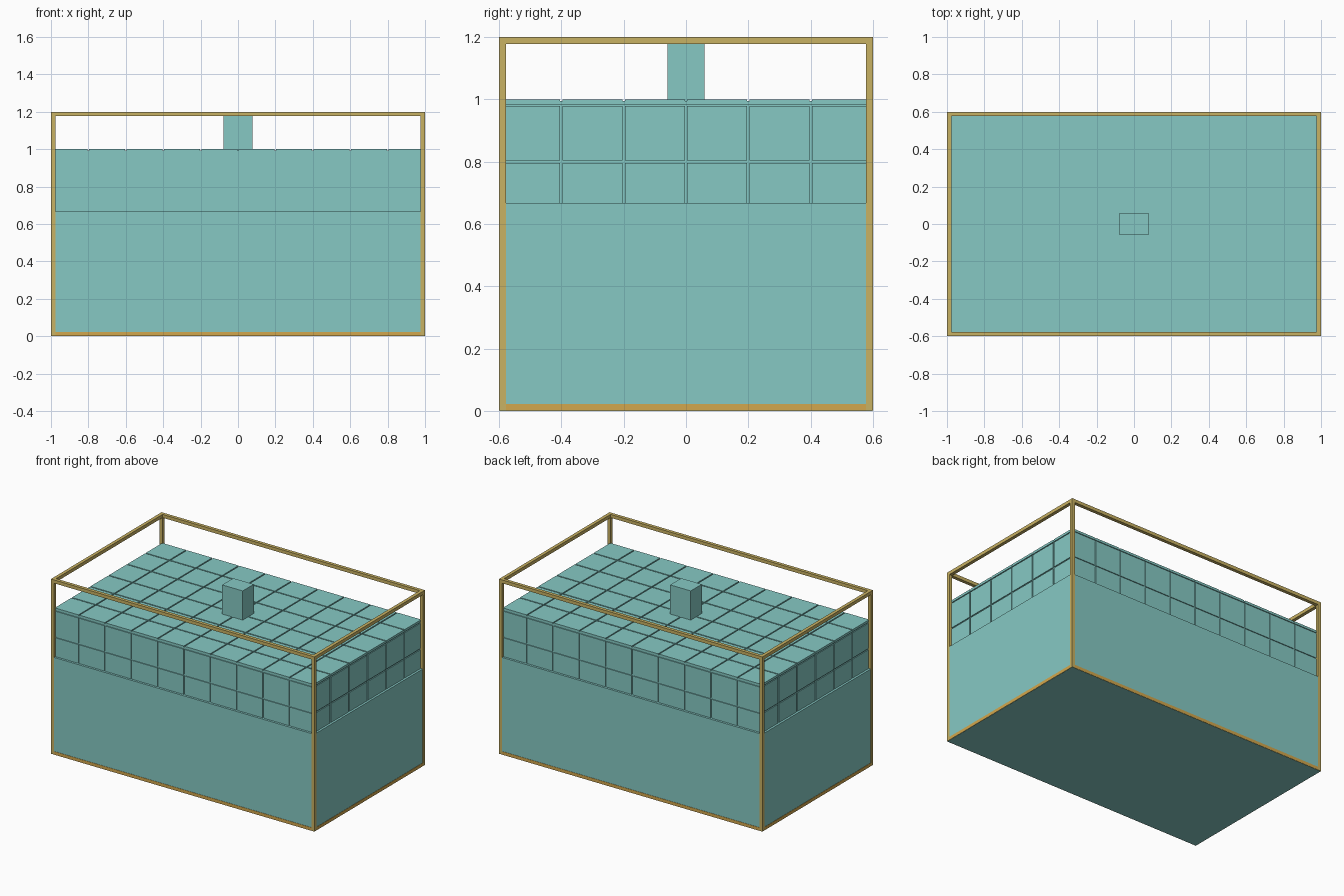
import bpy, bmesh

if "Cube" in bpy.data.objects:
    bpy.data.objects.remove(bpy.data.objects["Cube"])


def material(name, rgb):
    m = bpy.data.materials.new(name)
    m.diffuse_color = (*rgb, 1)
    m.use_nodes = True
    m.node_tree.nodes["Principled BSDF"].inputs["Base Color"].default_value = m.diffuse_color
    return m


TEAL = material("teal", (0.238, 0.584, 0.552))
GOLD = material("gold", (0.584, 0.445, 0.125))
ORANGE = material("orange_gold", (0.65, 0.39, 0.075))


def boxes(name, spans, mat):
    """One object made of boxes given as ((x0, x1), (y0, y1), (z0, z1))."""
    bm = bmesh.new()
    for span in spans:
        verts = bmesh.ops.create_cube(bm, size=1)["verts"]
        for v in verts:
            for i, (a, b) in enumerate(span):
                v.co[i] = (a + b) / 2 + v.co[i] * (b - a)
    me = bpy.data.meshes.new(name)
    bm.to_mesh(me)
    bm.free()
    me.materials.append(mat)
    ob = bpy.data.objects.new(name, me)
    bpy.context.collection.objects.link(ob)
    return ob


def strips(low, high, cuts, gap=0.008):
    """Split a range at the cuts, leaving a joint at each cut."""
    edges = [low] + cuts + [high]
    out = []
    for i in range(len(edges) - 1):
        a = edges[i] + (gap / 2 if i else 0)
        b = edges[i + 1] - (gap / 2 if i < len(edges) - 2 else 0)
        out.append((a, b))
    return out


UX, UY, D, LEDGE = 0.983, 0.583, 0.006, 0.667
BAR = 0.023

# Lower mass and the slightly recessed core above it
boxes("lower_block", [((-0.998, 0.998), (-0.598, 0.598), (0, LEDGE))], TEAL)
boxes("tile_core", [((-UX + D, UX - D), (-UY + D, UY - D), (LEDGE, 1 - D))], TEAL)

# Tiles separated by narrow joints on the top and the four sides
xs = strips(-UX, UX, [i * 0.2 for i in range(-4, 5)])
ys = strips(-UY, UY, [i * 0.2 for i in range(-2, 3)])
zs = strips(LEDGE, 0.984, [0.8])
zs[-1] = (zs[-1][0], 0.978)
boxes("top_tiles", [(x, y, (1 - D, 1)) for x in xs for y in ys], TEAL)
for s, side in ((-1, "low"), (1, "high")):
    ry = tuple(sorted((s * (UY - D), s * UY)))
    rx = tuple(sorted((s * (UX - D), s * UX)))
    boxes("long_side_tiles_" + side, [(x, ry, z) for x in xs for z in zs], TEAL)
    boxes("short_side_tiles_" + side, [(rx, y, z) for y in ys for z in zs], TEAL)
    # Lip running along the top edge
    boxes("long_lip_" + side, [((-UX, UX), ry, (0.984, 1 - D))], TEAL)
    boxes("short_lip_" + side, [(rx, (-UY + D, UY - D), (0.984, 1 - D))], TEAL)

# Small block standing in the middle
boxes("centre_block", [((-0.078, 0.078), (-0.06, 0.06), (1 - D, 1.2))], TEAL)

# Open frame of square bars
px = [(-1, -1 + BAR), (1 - BAR, 1)]
py = [(-0.6, -0.6 + BAR), (0.6 - BAR, 0.6)]
boxes("corner_posts", [(x, y, (0.001, 1.2)) for x in px for y in py], GOLD)


def ring(name, z, mat):
    long_bars = [((-1 + BAR, 1 - BAR), y, z) for y in py]
    short_bars = [(x, (-0.6 + BAR, 0.6 - BAR), z) for x in px]
    boxes(name, long_bars + short_bars, mat)


ring("top_rails", (1.2 - BAR, 1.2), GOLD)
ring("bottom_rails", (0.001, BAR), ORANGE)
